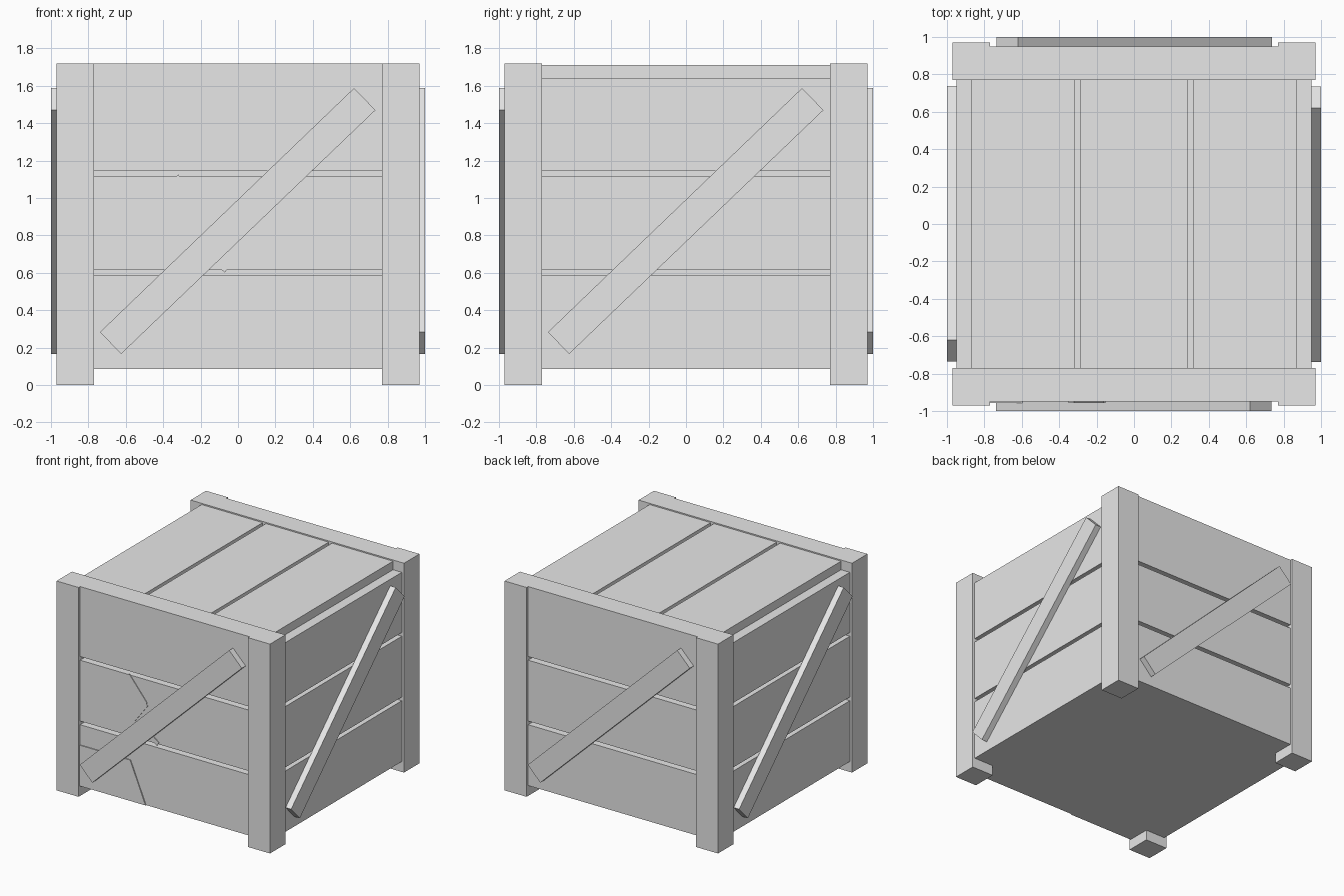
import bpy, bmesh, math
from mathutils import Matrix, Vector

cube = bpy.data.objects.get("Cube")
if cube:
    bpy.data.objects.remove(cube, do_unlink=True)

grey = bpy.data.materials.new("plain_grey")
grey.use_nodes = True
grey.diffuse_color = (0.8, 0.8, 0.8, 1)
grey.node_tree.nodes["Principled BSDF"].inputs["Base Color"].default_value = (0.8, 0.8, 0.8, 1)


def finish(name, bm):
    bmesh.ops.recalc_face_normals(bm, faces=bm.faces)
    mesh = bpy.data.meshes.new(name)
    bm.to_mesh(mesh)
    bm.free()
    mesh.materials.append(grey)
    obj = bpy.data.objects.new(name, mesh)
    bpy.context.collection.objects.link(obj)
    return obj


def box(name, low, high):
    low, high = Vector(low), Vector(high)
    bm = bmesh.new()
    place = Matrix.Translation((low + high) / 2) @ Matrix.Diagonal((*(high - low), 1))
    bmesh.ops.create_cube(bm, size=1, matrix=place)
    return finish(name, bm)


def plate(name, outline, back, front, turn=0):
    """Extrude an x-z outline between two depths, then turn it about z."""
    bm = bmesh.new()
    face = bm.faces.new([bm.verts.new((x, back, z)) for x, z in outline])
    new = bmesh.ops.extrude_face_region(bm, geom=[face])["geom"]
    verts = [v for v in new if isinstance(v, bmesh.types.BMVert)]
    bmesh.ops.translate(bm, verts=verts, vec=(0, front - back, 0))
    bmesh.ops.rotate(bm, verts=bm.verts, matrix=Matrix.Rotation(turn, 3, 'Z'))
    return finish(name, bm)


OUT, POST, WALL, CORE = 0.97, 0.77, 0.95, 0.87
FLOOR, DECK, LID, TOP = 0.085, 1.64, 1.71, 1.72

# Inner body that closes the gaps between planks
box("inner_body", (-CORE, -CORE, FLOOR), (CORE, CORE, DECK))

# Corner posts
for sx, side in ((-1, "right"), (1, "left")):
    for sy, end in ((-1, "front"), (1, "back")):
        xs, ys = sorted((sx * POST, sx * OUT)), sorted((sy * POST, sy * OUT))
        box(f"{end}_{side}_post", (xs[0], ys[0], 0), (xs[1], ys[1], TOP))

# Wall planks: thick front and back boards, thinner side boards
rows = ((FLOOR, 0.585), (0.615, 1.115), (1.145, TOP))
for i, (z0, z1) in enumerate(rows, 1):
    for s, end, side in ((-1, "front", "right"), (1, "back", "left")):
        ys = sorted((s * POST, s * WALL))
        # the top board is split so the gap below it keeps its depth
        box(f"{end}_plank_{i}", (-POST, ys[0], z0), (POST, ys[1], z1))
        xs = sorted((s * (CORE - 0.02), s * WALL))
        box(f"{side}_plank_{i}", (xs[0], -POST, z0), (xs[1], POST, min(z1, DECK)))

# Lid planks
for i, (x0, x1) in enumerate(((-CORE, -0.315), (-0.285, 0.285), (0.315, CORE)), 1):
    box(f"lid_plank_{i}", (x0, -POST, DECK - 0.02), (x1, POST, LID))

# Diagonal braces, one turned onto each wall
brace = ((-0.738, 0.283), (-0.625, 0.166), (0.735, 1.47), (0.62, 1.587))
for i, name in enumerate(("front", "left", "back", "right")):
    plate(f"{name}_brace", brace, -WALL, -1, i * math.pi / 2)

# Damaged details on the front
plate("broken_board", ((-POST, FLOOR), (-0.17, FLOOR), (-0.31, 0.42), (-POST, 0.42)),
      -WALL, -0.958)
plate("upper_splinter", ((-0.35, 1.1), (-0.32, 1.125), (-0.16, 0.93), (-0.165, 0.915),
                         (-0.152, 0.905), (-0.28, 0.735), (-0.29, 0.745), (-0.285, 0.765),
                         (-0.3, 0.775), (-0.19, 0.905), (-0.2, 0.92)), -WALL, -0.956)
plate("lower_splinter", ((-0.14, 0.655), (-0.1, 0.668), (-0.05, 0.63), (-0.07, 0.602)),
      -WALL, -0.956)
